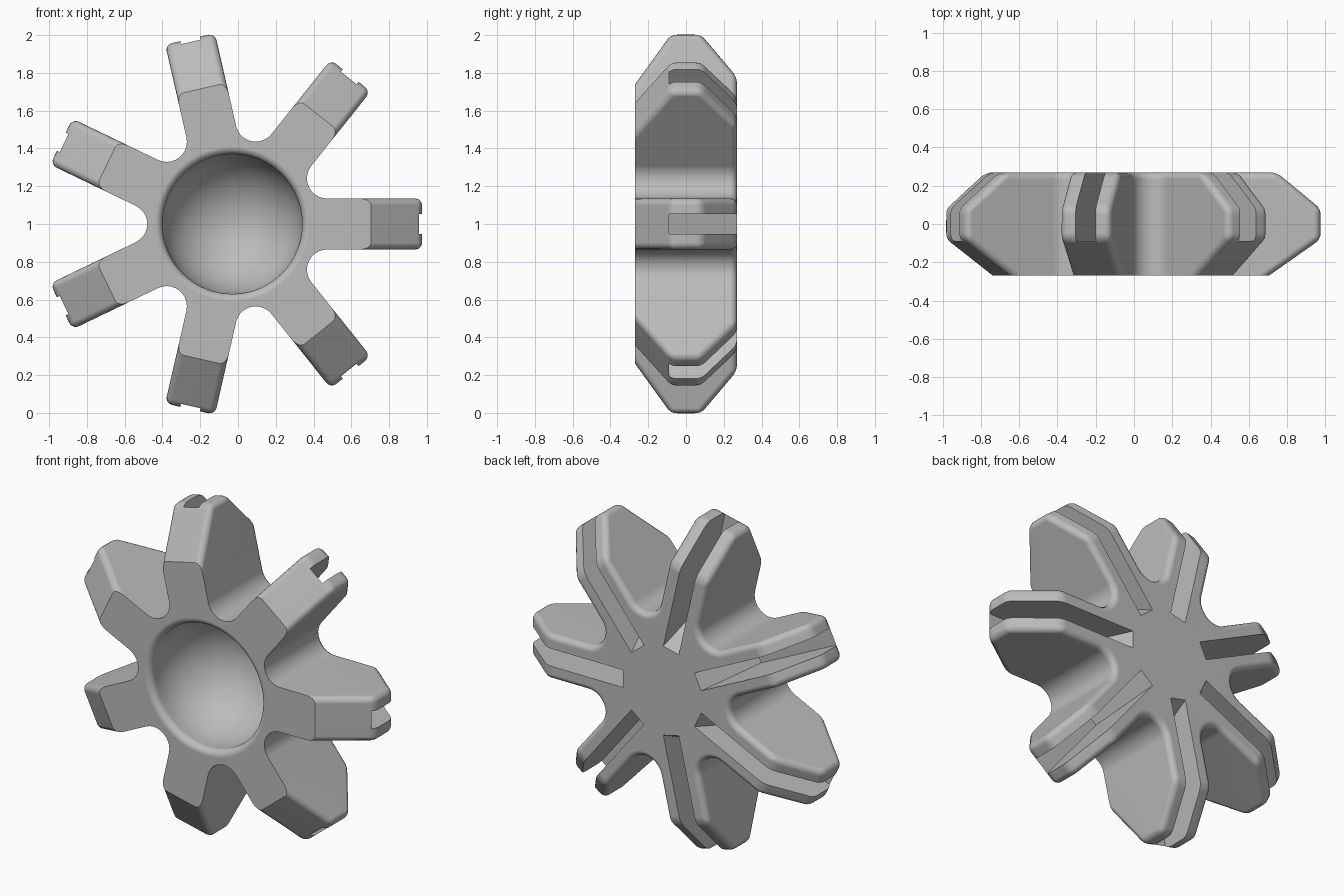
import bpy, bmesh
from math import sin, cos, tau, radians
from mathutils import Vector

if "Cube" in bpy.data.objects:
    bpy.data.objects.remove(bpy.data.objects["Cube"])

ARMS = 7
STEP = tau / ARMS
CENTRE = Vector((-0.03, 0, 1))
FRONT, BACK = -0.27, 0.27
HALF = 0.135                       # half width of an arm
VALLEY = 0.45                      # radius at the bottom of each valley
C = (VALLEY - HALF) / (1 - sin(STEP / 2))
FILLET = C - VALLEY
ROOT = C * cos(STEP / 2)           # where an arm's straight side starts


def place(a, r, y, side=0):
    """Point at distance r along the arm at angle a, shifted sideways."""
    return CENTRE + Vector((r * cos(a) - side * sin(a), y, r * sin(a) + side * cos(a)))


def make_object(name, bm):
    bmesh.ops.recalc_face_normals(bm, faces=bm.faces)
    mesh = bpy.data.meshes.new(name)
    bm.to_mesh(mesh)
    bm.free()
    ob = bpy.data.objects.new(name, mesh)
    bpy.context.collection.objects.link(ob)
    return ob


# Star body: arms with chamfered tips, joined by round valleys
bm = bmesh.new()
profile = [(ROOT, FRONT), (0.735, FRONT), (1.005, -0.08),
           (1.005, 0.08), (0.775, BACK), (ROOT, BACK)]
front_loop, back_loop, sides = [], [], []
for k in range(ARMS):
    a = k * STEP
    right, left = [[bm.verts.new(place(a, r, y, s)) for r, y in profile]
                   for s in (-HALF, HALF)]
    bm.faces.new(right)
    bm.faces.new(left)
    for i in range(1, 4):
        bm.faces.new((right[i], right[i + 1], left[i + 1], left[i]))
    sides.append((right, left))

SEG = 10
for k in range(ARMS):
    right, left = sides[k]
    following = sides[(k + 1) % ARMS][0]
    mid = (k + 0.5) * STEP
    sweep = tau / 4 + STEP / 2
    columns = [(left[0], left[5])]
    for i in range(1, SEG):
        t = mid - sweep - (tau - 2 * sweep) * i / SEG
        offset = Vector((cos(t), 0, sin(t))) * FILLET
        columns.append(tuple(bm.verts.new(place(mid, C, y) + offset) for y in (FRONT, BACK)))
    columns.append((following[0], following[5]))
    for (f0, b0), (f1, b1) in zip(columns, columns[1:]):
        bm.faces.new((f0, b0, b1, f1))
    front_loop += [right[0], right[1], left[1]] + [c[0] for c in columns[:-1]]
    back_loop += [right[5], right[4], left[4]] + [c[1] for c in columns[:-1]]
bm.faces.new(front_loop)
bm.faces.new(back_loop)
bmesh.ops.recalc_face_normals(bm, faces=bm.faces)

# Round every edge but the crisp front outline
soft = [e for e in bm.edges if e.calc_face_angle(0) > radians(25)
        and not all(v.co.y < FRONT + 0.01 for v in e.verts)]
bmesh.ops.bevel(bm, geom=soft, offset=0.035, offset_type='OFFSET', segments=4,
                profile=0.5, affect='EDGES', clamp_overlap=True)
body = make_object("seven_arm_hub", bm)

# Slot cutters: one per arm, open to the back and the tip
bm = bmesh.new()
slot = [(0.25, 0.30), (0.43, -0.09), (1.1, -0.09), (1.1, 0.30)]
for k in range(ARMS):
    ends = [[bm.verts.new(place(k * STEP, r, y, s)) for r, y in slot] for s in (-0.053, 0.053)]
    bm.faces.new(ends[0])
    bm.faces.new(ends[1])
    for i in range(4):
        j = (i + 1) % 4
        bm.faces.new((ends[0][i], ends[0][j], ends[1][j], ends[1][i]))
slots = make_object("slot_cutter", bm)

# Bowl cutter: a ball socket with a rounded lip
BALL, DEPTH = 0.373, -0.19
outline = [(0, FRONT - 0.05), (0.41, FRONT - 0.05)]
outline += [(0.41 - 0.04 * sin(t), FRONT + 0.04 * (1 - cos(t)))
            for t in (radians(d) for d in range(0, 91, 15))]
outline += [(BALL * cos(t), DEPTH + BALL * sin(t))
            for t in (radians(d) for d in range(0, 91, 6))]
outline[-1] = (0, DEPTH + BALL)
bm = bmesh.new()
verts = [bm.verts.new(place(0, r, y)) for r, y in outline]
edges = [bm.edges.new(pair) for pair in zip(verts, verts[1:])]
bmesh.ops.spin(bm, geom=verts + edges, cent=CENTRE, axis=(0, 1, 0), angle=tau, steps=64)
bmesh.ops.remove_doubles(bm, verts=bm.verts, dist=0.0005)
bowl = make_object("bowl_cutter", bm)

bpy.context.view_layer.objects.active = body
for cutter in (slots, bowl):
    cut = body.modifiers.new("cut", 'BOOLEAN')
    cut.operation = 'DIFFERENCE'
    cut.solver = 'EXACT'
    cut.object = cutter
    bpy.ops.object.modifier_apply(modifier=cut.name)
    bpy.data.objects.remove(cutter)

# Plain grey finish with smooth shading
grey = bpy.data.materials.new("plain_grey")
grey.use_nodes = True
grey.diffuse_color = (0.5, 0.5, 0.5, 1)
grey.node_tree.nodes["Principled BSDF"].inputs["Base Color"].default_value = (0.5, 0.5, 0.5, 1)
body.data.materials.clear()
body.data.materials.append(grey)
for p in body.data.polygons:
    p.material_index = 0
bpy.ops.object.select_all(action='DESELECT')
body.select_set(True)
bpy.ops.object.shade_smooth_by_angle(angle=radians(30))
weighted = body.modifiers.new("even_shading", 'WEIGHTED_NORMAL')
weighted.keep_sharp = True
